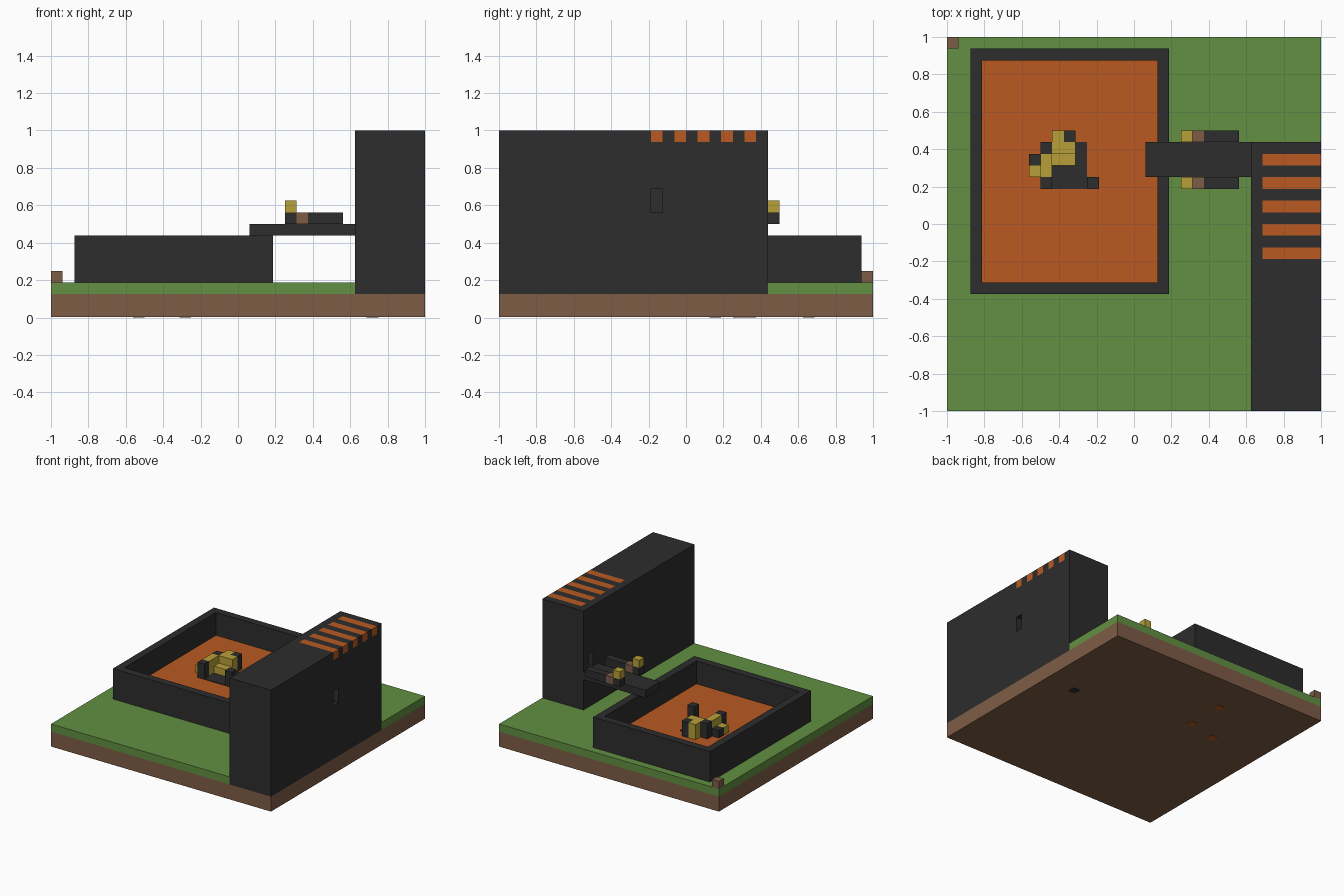
import bpy, bmesh
from mathutils import Matrix, Vector

if "Cube" in bpy.data.objects:
    bpy.data.objects.remove(bpy.data.objects["Cube"], do_unlink=True)

U = 1 / 16      # one block
THIN = 0.08     # plate thickness in blocks


def material(name, rgb):
    m = bpy.data.materials.new(name)
    m.use_nodes = True
    m.diffuse_color = (*rgb, 1)
    m.node_tree.nodes["Principled BSDF"].inputs["Base Color"].default_value = (*rgb, 1)
    return m


stone = material("dark_stone", (0.026, 0.026, 0.026))
dirt = material("brown_dirt", (0.21, 0.108, 0.061))
grass = material("green_grass", (0.122, 0.28, 0.054))
lava = material("orange_lava", (0.49, 0.102, 0.016))
gold = material("yellow_gold", (0.479, 0.352, 0.04))


def blocks(name, mat, *boxes):
    """One object made of boxes, each given as x, y, z ranges in blocks."""
    bm = bmesh.new()
    for x0, x1, y0, y1, z0, z1 in boxes:
        centre = Vector((x0 + x1, y0 + y1, z0 + z1)) * U / 2
        size = Vector((x1 - x0, y1 - y0, z1 - z0)) * U
        bmesh.ops.create_cube(bm, size=1, matrix=Matrix.Translation(centre) @ Matrix.Diagonal((*size, 1)))
    mesh = bpy.data.meshes.new(name)
    bm.to_mesh(mesh)
    bm.free()
    mesh.materials.append(mat)
    ob = bpy.data.objects.new(name, mesh)
    bpy.context.collection.objects.link(ob)
    return ob


def cut(target, *box):
    """Carve a box-shaped recess."""
    cutter = blocks("cutter", stone, box)
    cutter.hide_render = True
    mod = target.modifiers.new("recess", "BOOLEAN")
    mod.operation, mod.solver, mod.object = "DIFFERENCE", "EXACT", cutter
    bpy.context.view_layer.objects.active = target
    bpy.ops.object.modifier_apply(modifier=mod.name)
    bpy.data.objects.remove(cutter, do_unlink=True)


# Ground slab, turf around the wall, corner clod
blocks("dirt_slab", dirt, (-16, 16, -16, 16, THIN / 2, 2))
blocks("grass_layer", grass, (-16, 10, -16, 16, 2, 3), (10, 16, 7, 16, 2, 3))
blocks("corner_clod", dirt, (-16, -15, 15, 16, 3, 4))

# Blocks showing through the underside
blocks("underside_lava", lava, *[(x, x + 1, y, y + 1, 0, THIN) for x, y in ((-5, 5), (-5, 10), (-9, 4))])
blocks("underside_stone", stone, (11, 12, 2, 3, 0, THIN))

# Tall wall with a doorway and a window slot
wall = blocks("tall_wall", stone, (10, 16, -16, 7, 2, 15))
cut(wall, 9, 12, 5, 6, 8, 10)
cut(wall, 13, 17, -3, -2, 9, 11)

# Wall top with alternating lava channels
rows = range(-3, 6, 2)
blocks("wall_cap", stone, (10, 11, -16, 7, 15, 16), (11, 16, -16, -3, 15, 16),
       *[(11, 16, y + 1, y + 2, 15, 16) for y in rows])
blocks("lava_channels", lava, *[(11, 16, y, y + 1, 15, 16) for y in rows])

# Walled lava pool
blocks("pool_rim", stone, (-14, -13, -6, 15, 3, 7), (2, 3, -6, 15, 3, 7),
       (-13, 2, -6, -5, 3, 7), (-13, 2, 14, 15, 3, 7))
blocks("pool_lava", lava, (-13, 2, -5, 14, 3, 4))

# Bridge with a rail on each side
blocks("bridge", stone, (1, 10, 4, 7, 7, 8))
for side, y in (("front", 3), ("back", 7)):
    blocks(side + "_rail", stone, (4, 5, y, y + 1, 8, 9), (6, 9, y, y + 1, 8, 9))
    blocks(side + "_rail_post", dirt, (5, 6, y, y + 1, 8, 9))
    blocks(side + "_rail_knob", gold, (4, 5, y, y + 1, 9, 10))

# Heap of gold and stone standing in the pool
blocks("gold_heap", gold, (-7, -6, 7, 8, 4, 6), (-7, -5, 6, 7, 4, 6), (-7, -5, 5, 6, 4, 5),
       (-8, -7, 4, 6, 4, 6), (-9, -8, 4, 5, 4, 5))
blocks("heap_pillars", stone, *[(x, x + 1, y, y + 1, 4, 6) for x, y in ((-6, 7), (-8, 6), (-8, 3), (-4, 3))],
       (-9, -8, 5, 6, 4, 5))
blocks("heap_floor", stone, (-5, -4, 5, 7, 4, 4 + THIN), (-7, -4, 3, 5, 4, 4 + THIN))
